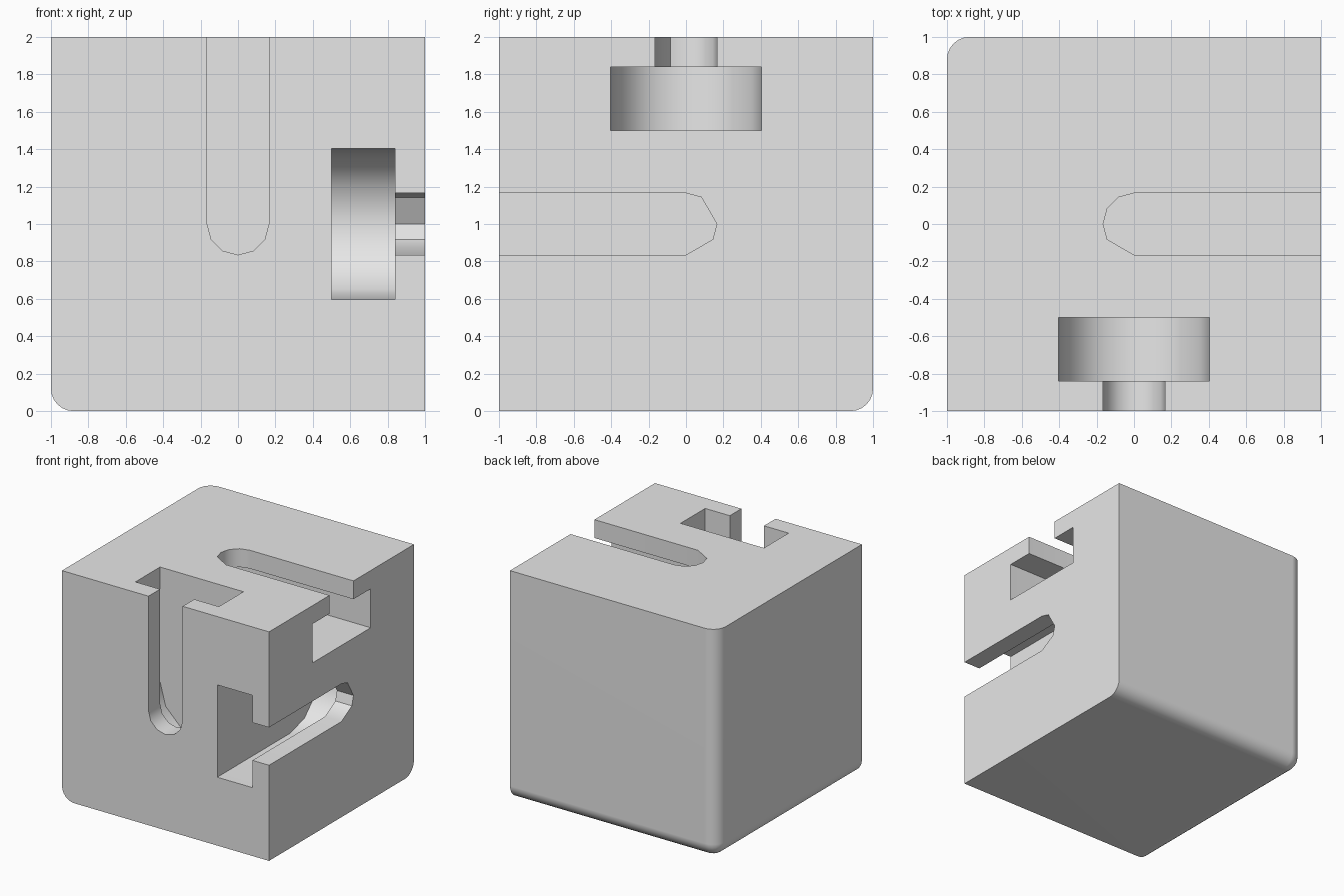
import bpy
import bmesh
from math import radians, sin, cos
from mathutils import Vector

old = bpy.data.objects.get("Cube")
if old:
    bpy.data.objects.remove(old, do_unlink=True)

grey = bpy.data.materials.new("plain grey")
grey.use_nodes = True
colour = (0.8, 0.8, 0.8, 1)
grey.diffuse_color = colour
grey.node_tree.nodes["Principled BSDF"].inputs["Base Color"].default_value = colour

CENTRE = Vector((0, 0, 1))


def make_object(name, bm):
    mesh = bpy.data.meshes.new(name)
    bmesh.ops.recalc_face_normals(bm, faces=bm.faces)
    bm.to_mesh(mesh)
    bm.free()
    mesh.materials.append(grey)
    obj = bpy.data.objects.new(name, mesh)
    bpy.context.collection.objects.link(obj)
    return obj


def slot_cutter(name, along, normal, radius, low, high, skip=()):
    """Prism with a twelve-sided round end, running out through a cube edge."""
    along, normal = Vector(along), Vector(normal)
    across = normal.cross(along)
    outline = [(1.1, radius)]
    for angle in range(90, 271, 30):
        if angle not in skip:
            a = radians(angle)
            outline.append((radius * cos(a), radius * sin(a)))
    outline.append((1.1, -radius))
    bm = bmesh.new()
    base = [bm.verts.new(CENTRE + along * u + across * v + normal * low)
            for u, v in outline]
    cap = bm.faces.new(base)
    side = bmesh.ops.extrude_face_region(bm, geom=[cap])["geom"]
    bmesh.ops.translate(bm, vec=normal * (high - low),
                        verts=[g for g in side if isinstance(g, bmesh.types.BMVert)])
    cutter = make_object(name, bm)
    cutter.hide_render = True
    return cutter


# Block, with the three edges meeting at one lower back corner rounded
bm = bmesh.new()
bmesh.ops.create_cube(bm, size=2)
bmesh.ops.translate(bm, vec=CENTRE, verts=bm.verts)
corner = min(bm.verts, key=lambda v: v.co.x - v.co.y + v.co.z)
bmesh.ops.bevel(bm, geom=list(corner.link_edges), offset=0.12, segments=6,
                profile=0.5, affect='EDGES')
block = make_object("slotted_block", bm)
bpy.context.view_layer.objects.active = block
block.select_set(True)

# T-shaped slots: a wide channel under a narrow neck on each of three faces
slots = [
    ("front", (0, 0, 1), (0, -1, 0), ()),
    ("right", (0, -1, 0), (1, 0, 0), (120, 210)),
    ("top", (1, 0, 0), (0, 0, 1), (240,)),
]
for name, along, normal, skip in slots:
    for part, radius, low, high, missing in (("channel", 0.403, 0.5, 0.84, ()),
                                             ("neck", 0.165, 0.7, 1.1, skip)):
        cutter = slot_cutter(f"{name}_{part}_cutter", along, normal,
                             radius, low, high, missing)
        cut = block.modifiers.new(cutter.name, 'BOOLEAN')
        cut.operation = 'DIFFERENCE'
        cut.solver = 'EXACT'
        cut.object = cutter
        bpy.ops.object.modifier_apply(modifier=cut.name)
        bpy.data.objects.remove(cutter, do_unlink=True)

# Smooth the rounded surfaces, keep flat faces flat
bpy.ops.object.shade_smooth_by_angle(angle=radians(35))
weighted = block.modifiers.new("Weighted normals", 'WEIGHTED_NORMAL')
weighted.keep_sharp = True
